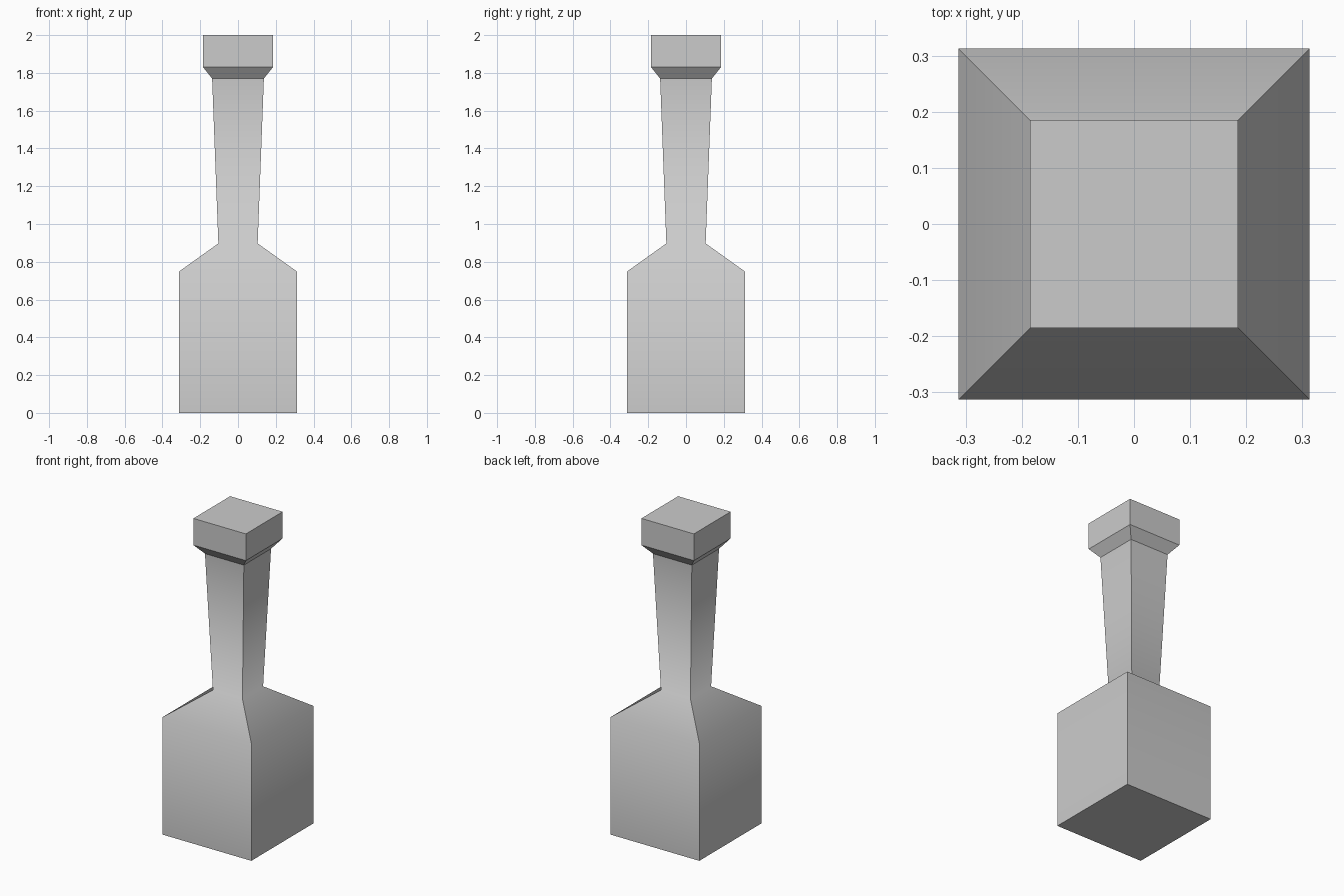
import bpy, bmesh

if "Cube" in bpy.data.objects:
    bpy.data.objects.remove(bpy.data.objects["Cube"])

# (height, half width, crease across this ring)
PROFILE = [
    (0.0, 0.313, True),
    (0.748, 0.313, False),   # soft shoulder
    (0.897, 0.104, False),   # soft neck
    (1.77, 0.137, True),
    (1.83, 0.185, True),
    (2.0, 0.185, True),
]

bm = bmesh.new()

# Square rings stacked along the post
rings = []
for z, r, _ in PROFILE:
    rings.append([bm.verts.new((sx * r, sy * r, z))
                  for sx, sy in ((-1, -1), (1, -1), (1, 1), (-1, 1))])

# Side walls and end caps
for a, b in zip(rings, rings[1:]):
    for i in range(4):
        j = (i + 1) % 4
        bm.faces.new((a[i], a[j], b[j], b[i]))
bm.faces.new(rings[0][::-1])
bm.faces.new(rings[-1])

# Smooth shading with hard corners, soft only across shoulder and neck
for f in bm.faces:
    f.smooth = True
for e in bm.edges:
    e.smooth = False
for ring, (_, _, crease) in zip(rings, PROFILE):
    for i in range(4):
        bm.edges.get((ring[i], ring[(i + 1) % 4])).smooth = not crease

mesh = bpy.data.meshes.new("square_post")
bm.to_mesh(mesh)
bm.free()
bpy.context.collection.objects.link(bpy.data.objects.new("square_post", mesh))
